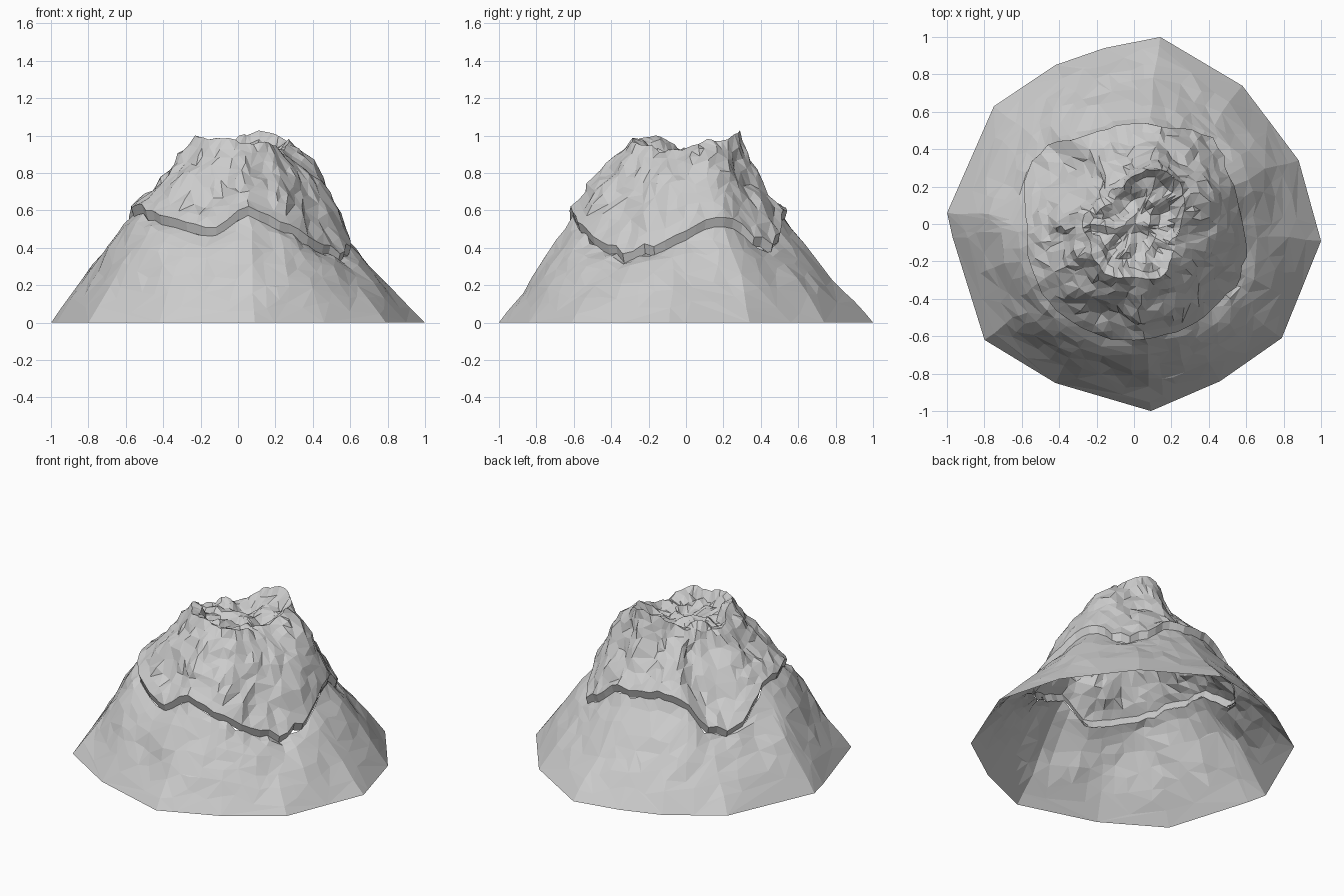
import bpy, bmesh, math
from mathutils import Vector, noise

if "Cube" in bpy.data.objects:
    bpy.data.objects.remove(bpy.data.objects["Cube"])

# Outline of the foot (x, y), counter-clockwise
FOOT = [(1, -.09), (.88, .34), (.58, .74), (.14, 1), (-.16, .94), (-.42, .85), (-.75, .63),
        (-1, .06), (-.97, -.07), (-.8, -.62), (-.42, -.85), (.09, -1), (.46, -.84), (.79, -.61)]
# Hem of the cap: angle, radius, height
HEM = [(0, .57, .44), (20, .55, .54), (35, .57, .45), (45, .62, .36), (60, .57, .45),
       (75, .53, .55), (110, .52, .57), (125, .53, .55), (135, .60, .42), (150, .63, .35),
       (165, .60, .43), (180, .56, .56), (212, .59, .59), (225, .61, .53), (255, .61, .46),
       (265, .61, .50), (273, .61, .58), (285, .60, .53), (300, .61, .46), (315, .60, .38),
       (330, .63, .32), (345, .61, .37)]
# Jagged crest around the crater: angle, radius, height
CREST = [(0, .24, .94), (25, .32, .97), (45, .31, .98), (70, .31, 1.04), (100, .23, .97),
         (135, .20, .91), (180, .28, .90), (215, .26, .98), (240, .31, .99), (270, .30, .97),
         (300, .32, .95), (330, .25, .92)]


def sample(table, ang):
    """Radius and height of a polar table at an angle in degrees."""
    ang %= 360
    for a, b in zip(table, table[1:] + [(360,) + table[0][1:]]):
        if a[0] <= ang <= b[0]:
            t = (ang - a[0]) / (b[0] - a[0])
            return a[1] + (b[1] - a[1]) * t, a[2] + (b[2] - a[2]) * t


def polar(ang, r, z):
    a = math.radians(ang)
    return Vector((r * math.cos(a), r * math.sin(a), z))


def rough(p, freq, seed):
    return noise.noise_vector(p * freq + Vector((seed, seed * 2, seed * 3)))


def hem_at(a):
    """Hem point with a stepped, broken line."""
    r, z = sample(HEM, a)
    n = noise.noise(polar(a, 9, 3))
    return polar(a, r - .02 * n, z + .04 * n)


def build(name, rings, close_top, ratio):
    """Skin stacked rings into a faceted shell, then thin it to uneven triangles."""
    bm = bmesh.new()
    loops = [[bm.verts.new(p) for p in ring] for ring in rings]
    n = len(loops[0])
    for lo, hi in zip(loops, loops[1:]):
        for i in range(n):
            j = (i + 1) % n
            bm.faces.new((lo[i], lo[j], hi[j], hi[i]))
    if close_top:
        tip = bm.verts.new(sum((v.co for v in loops[-1]), Vector()) / n)
        for i in range(n):
            bm.faces.new((loops[-1][i], loops[-1][(i + 1) % n], tip))
    bmesh.ops.triangulate(bm, faces=bm.faces[:])
    me = bpy.data.meshes.new(name)
    bm.to_mesh(me)
    bm.free()
    ob = bpy.data.objects.new(name, me)
    bpy.context.collection.objects.link(ob)
    if ratio < 1:
        dec = ob.modifiers.new("uneven_facets", 'DECIMATE')
        dec.ratio = ratio
    return ob


# Lower slope: open shell from the foot up to the hem
foot = []
for a, b in zip(FOOT, FOOT[1:] + FOOT[:1]):
    for k in range(5):
        foot.append(Vector((*a, 0)).lerp(Vector((*b, 0)), k / 5))
rings = []
STEPS = 9
for s in range(STEPS + 1):
    t = s / STEPS
    ring = []
    for p in foot:
        ang = math.degrees(math.atan2(p.y, p.x))
        # gullies under the hem fade into an even cone lower down
        near = [sample(HEM, ang + d) for d in range(-30, 31, 10)]
        even = polar(ang, sum(n[0] for n in near) / 7, sum(n[1] for n in near) / 7)
        q = p.lerp(even.lerp(hem_at(ang), t * t), t)
        if 0 < s < STEPS:
            q.z += (.03 - .03 * max(0, math.sin(math.radians(ang)))) * math.sin(math.pi * t ** 1.4)
            k = min(1, 2 * t)
            q += (rough(q, 3.5, 1) * .03 + rough(q, 9, 2) * .015) * k
        ring.append(q)
    rings.append(ring)
build("lower_slope", rings, False, .5)

# Cap hem: a band that leans out over the slope
N = 68
angles = [360 * i / N for i in range(N)]
hem = [hem_at(a) for a in angles]
rings = [[p + polar(a, d, z) for a, p in zip(angles, hem)]
         for d, z in ((-.005, -.004), (.012, .05))]
build("cap_edge", rings, False, 1)

# Cap flanks: gullied, fuller on the right side
top = rings[-1]
rings = [top]
FLANK = 9
for s in range(1, FLANK + 1):
    t = s / FLANK
    ring = []
    for a, p in zip(angles, top):
        q = p.lerp(polar(a, *sample(CREST, a)), t)
        bulge = math.sin(math.pi * t)
        full = max(0, math.cos(math.radians(a - 2))) ** 3
        hollow = max(0, math.sin(math.radians(a))) ** 2
        q += polar(a, 1, 1) * ((.045 * full - .03 * hollow) * bulge)
        q -= polar(a, .018, 0) * min(1, 4 * t) * (1 - t)
        gully = noise.noise(polar(a, 3.2, t * 1.3))
        q += polar(a, 1, .5) * (.03 * gully * bulge)
        q += rough(q, 7, 3) * .025 * min(1, 3 * t) + rough(q, 17, 4) * .022
        ring.append(q)
    rings.append(ring)
build("snow_cap", rings, False, .7)

# Crater: shallow jagged floor inside the crest
rings = [rings[-1]]
for k in (.84, .68, .52, .36, .2):
    ring = []
    for a in angles:
        r, z = sample(CREST, a)
        q = polar(a, r * k, .89 + (z - .89) * k ** 3)
        q += rough(q, 8, 5) * .03
        q.z += noise.noise(q * 14) * .06
        ring.append(q)
    rings.append(ring)
build("crater_floor", rings, True, .55)
